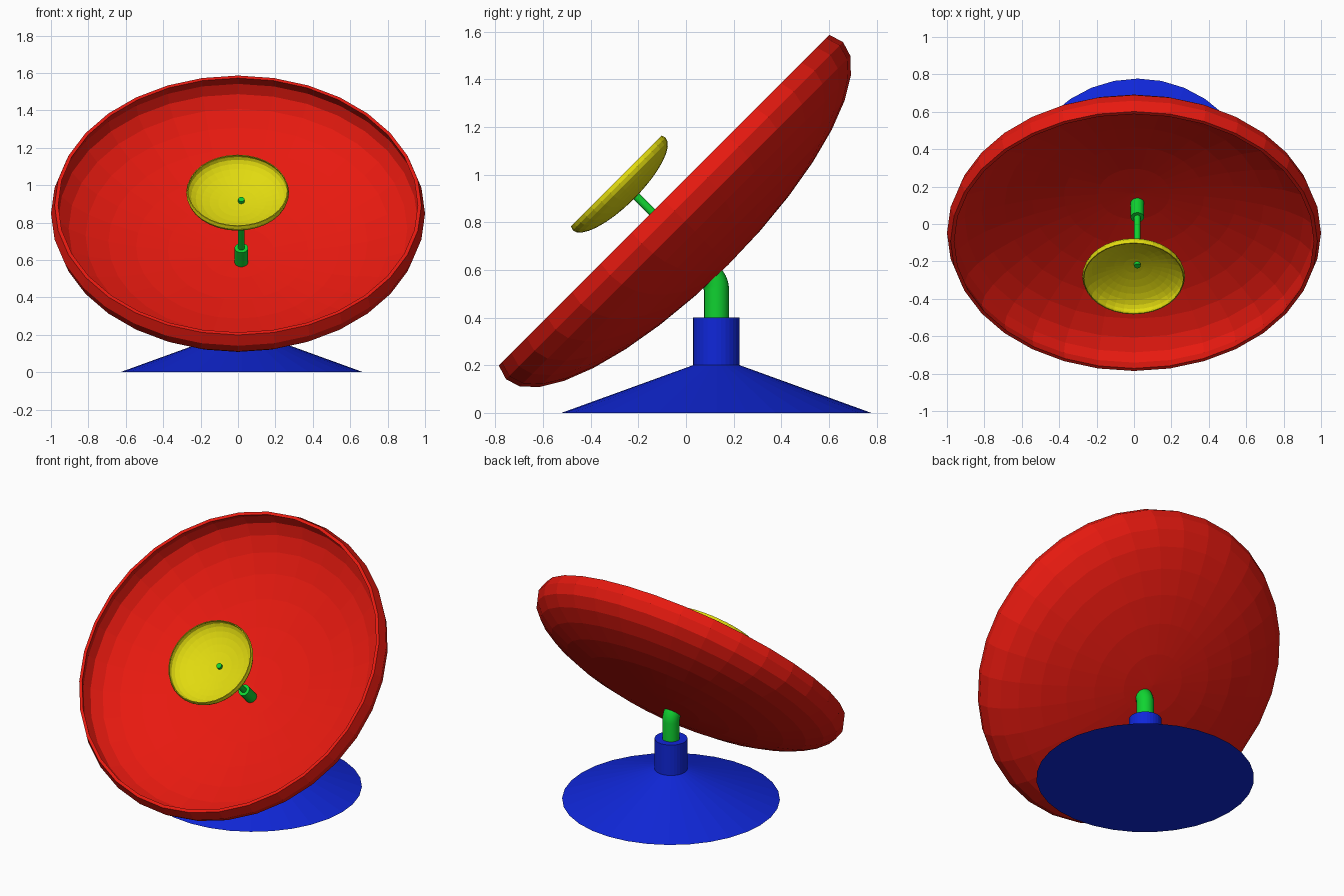
import bpy, bmesh
from math import sin, cos, radians, pi, sqrt
from mathutils import Vector

if "Cube" in bpy.data.objects:
    bpy.data.objects.remove(bpy.data.objects["Cube"])

TILT = radians(45)
S = sqrt(0.5)


def material(name, rgb):
    m = bpy.data.materials.new(name)
    m.diffuse_color = (*rgb, 1)
    m.use_nodes = True
    m.node_tree.nodes["Principled BSDF"].inputs["Base Color"].default_value = m.diffuse_color
    return m


RED = material("red", (0.80, 0.01, 0.005))
YELLOW = material("yellow", (0.75, 0.70, 0.005))
GREEN = material("green", (0.005, 0.65, 0.03))
BLUE = material("blue", (0.005, 0.02, 0.70))


def lathe(name, profile, mat, loc, tilt=0.0, sides=32):
    """Spin a closed (radius, height) profile around local z."""
    bm = bmesh.new()
    vs = [bm.verts.new((r, 0, z)) for r, z in profile]
    es = [bm.edges.new(p) for p in zip(vs, vs[1:])]
    bmesh.ops.spin(bm, geom=vs + es, cent=(0, 0, 0), axis=(0, 0, 1),
                   angle=2 * pi, steps=sides, use_duplicate=False)
    bmesh.ops.remove_doubles(bm, verts=bm.verts[:], dist=1e-5)
    bmesh.ops.recalc_face_normals(bm, faces=bm.faces[:])
    me = bpy.data.meshes.new(name)
    bm.to_mesh(me)
    bm.free()
    me.materials.append(mat)
    ob = bpy.data.objects.new(name, me)
    ob.location = loc
    ob.rotation_euler.x = tilt
    bpy.context.collection.objects.link(ob)
    return ob


def on_axis(x, u, w):
    """Point from tilted coordinates: u along the dish face, w out of it."""
    return Vector((x, (u - w) * S, (u + w) * S))


def bowl(name, radius, mat, loc):
    """Thin shell of a flattened sphere, cut one ring past its widest ring."""
    angles = [radians(-90 + 11.25 * k) for k in range(10)]
    outer = [(cos(a), 0.32 * sin(a)) for a in angles]
    inner = [(0.98 * cos(a), 0.30 * sin(a)) for a in angles]
    inner[-1] = (inner[-1][0], outer[-1][1])
    outer[0], inner[0] = (0, -0.32), (0, -0.30)
    prof = [(r * radius, z * radius) for r, z in outer + inner[::-1]]
    return lathe(name, prof, mat, loc, TILT)


# Dishes
bowl("main_dish", 1.0, RED, on_axis(0, 0.566, 0.634))
bowl("small_reflector", 0.275, YELLOW, on_axis(-0.002, 0.481, 0.877))

# Feed socket and rod along the dish axis
lathe("feed_socket", [(0, 0), (0.036, 0), (0.036, 0.125), (0, 0.125)],
      GREEN, on_axis(0.018, 0.495, 0.32), TILT)
lathe("feed_rod", [(0, 0), (0.017, 0), (0.017, 0.433), (0, 0.433)],
      GREEN, on_axis(0.018, 0.495, 0.38), TILT)

# Base: shallow cone with a collar
lathe("base", [(0, 0), (0.65, 0), (0.098, 0.2), (0.098, 0.4), (0, 0.4)],
      BLUE, (0.02, 0.1275, 0))

# Bent mast from the collar into the back of the dish
bend, z0 = 0.08, 0.517
path = [(0.02, 0.1275, 0.38)]
for k in range(6):
    a = TILT * k / 5
    path.append((0.02, 0.1275 - bend * (1 - cos(a)), z0 + bend * sin(a)))
cu = bpy.data.curves.new("mast", 'CURVE')
cu.dimensions = '3D'
cu.bevel_depth = 0.053
cu.bevel_resolution = 6
cu.use_fill_caps = True
sp = cu.splines.new('POLY')
sp.points.add(len(path) - 1)
for p, co in zip(sp.points, path):
    p.co = (*co, 1)
cu.materials.append(GREEN)
bpy.context.collection.objects.link(bpy.data.objects.new("mast", cu))
